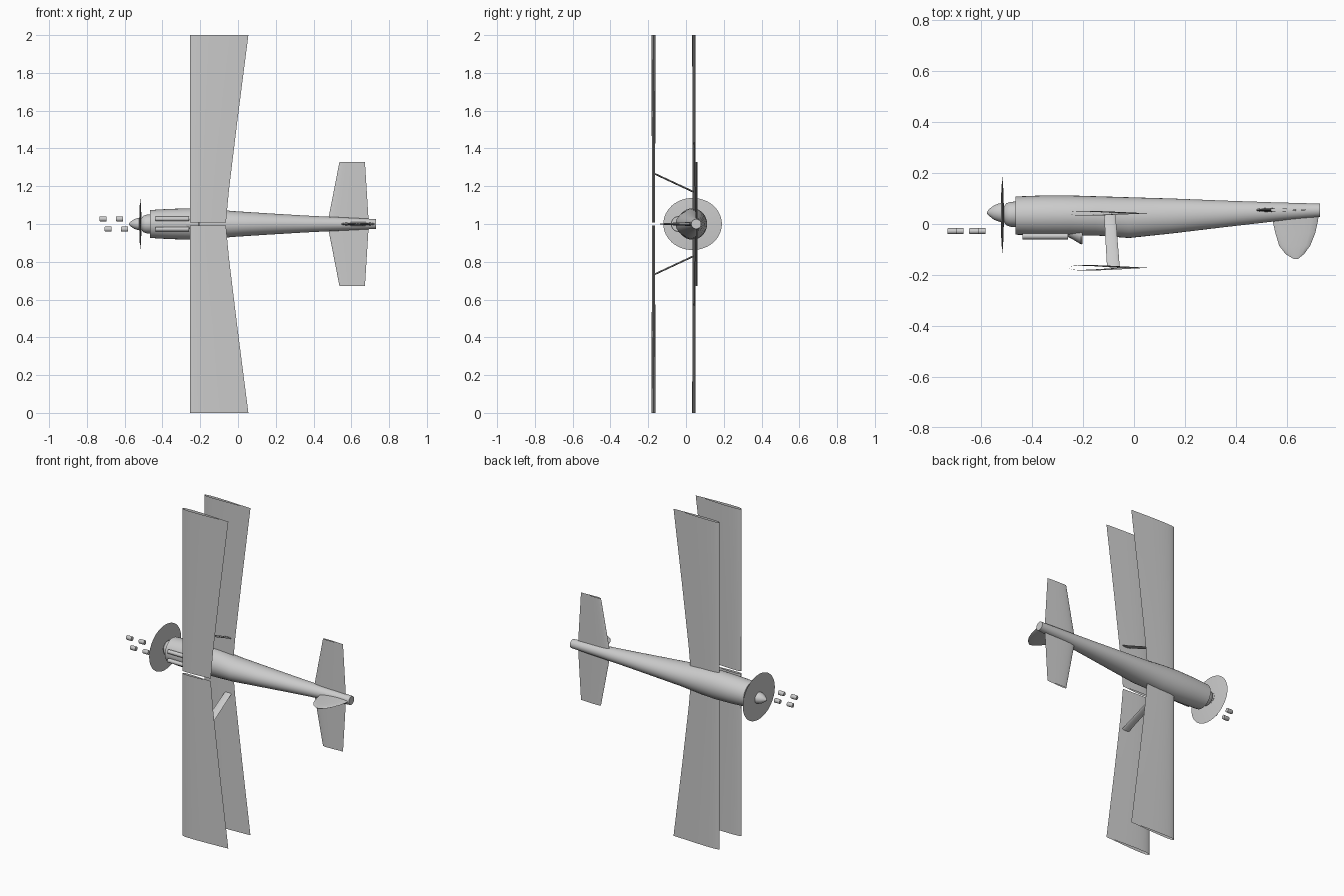
import bpy, bmesh, math
from mathutils import Vector

cube = bpy.data.objects.get("Cube")
if cube:
    bpy.data.objects.remove(cube, do_unlink=True)

grey = bpy.data.materials.new("plain_grey")
grey.use_nodes = True
COLOUR = (0.6, 0.6, 0.6, 1)
grey.diffuse_color = COLOUR
grey.node_tree.nodes["Principled BSDF"].inputs["Base Color"].default_value = COLOUR


def loft(name, rings, caps=True, angle=35):
    """Skin closed rings of points, optionally closing both ends."""
    bm = bmesh.new()
    rows = [[bm.verts.new(p) for p in ring] for ring in rings]
    for a, b in zip(rows, rows[1:]):
        for i in range(len(a)):
            j = (i + 1) % len(a)
            bm.faces.new((a[i], a[j], b[j], b[i]))
    if caps:
        bm.faces.new(rows[0])
        bm.faces.new(rows[-1])
    bmesh.ops.recalc_face_normals(bm, faces=bm.faces)
    mesh = bpy.data.meshes.new(name)
    bm.to_mesh(mesh)
    bm.free()
    mesh.materials.append(grey)
    ob = bpy.data.objects.new(name, mesh)
    bpy.context.collection.objects.link(ob)
    bpy.ops.object.select_all(action='DESELECT')
    ob.select_set(True)
    bpy.context.view_layer.objects.active = ob
    bpy.ops.object.shade_smooth_by_angle(angle=math.radians(angle))
    return ob


def oval(x, y0, y1, half, z=1.0, n=32):
    """Ring across the body, from y0 to y1 and half wide."""
    c, r = (y0 + y1) / 2, (y1 - y0) / 2
    return [(x, c + r * math.cos(t), z + half * math.sin(t))
            for t in (2 * math.pi * i / n for i in range(n))]


def foil(x0, x1, y, thick, z, n=12):
    """Aerofoil ring: blunt leading edge at x0, sharp trailing edge at x1."""
    def point(u, side):
        h = 2.6 * thick * (math.sqrt(u) - u) * (1 - 0.25 * u) * 0.85
        return (x0 + (x1 - x0) * u, y + side * h, z)
    us = [(i / n) ** 2 for i in range(n + 1)]
    return [point(u, 1) for u in us] + [point(u, -1) for u in us[-2:0:-1]]


# Fuselage: x, upper edge, lower edge, half width
loft("fuselage", [oval(*s) for s in (
    (-0.465, -0.042, 0.108, 0.074), (-0.36, -0.045, 0.112, 0.08),
    (-0.25, -0.045, 0.112, 0.083), (-0.15, -0.045, 0.109, 0.079),
    (-0.02, -0.055, 0.105, 0.068), (0.15, -0.037, 0.1, 0.057),
    (0.35, -0.013, 0.092, 0.045), (0.55, 0.01, 0.085, 0.035),
    (0.73, 0.028, 0.08, 0.026))])

# Nose, spinner and spinning propeller disc
loft("nose_hub", [oval(x, 0.038 - r, 0.038 + r, r) for x, r in (
    (-0.46, 0.05), (-0.485, 0.049), (-0.5, 0.044), (-0.512, 0.03))])
loft("spinner", [oval(x, 0.045 - r, 0.045 + r, r * 0.9) for x, r in (
    (-0.51, 0.038), (-0.53, 0.036), (-0.55, 0.028), (-0.567, 0.015), (-0.577, 0.004))])
loft("propeller_disc", [oval(-0.517 + dx, 0.035 - r, 0.035 + r, r * 0.89, n=48)
                        for dx, r in ((-0.006, 0.03), (-0.004, 0.1), (0, 0.155),
                                      (0.004, 0.1), (0.006, 0.03))])

# Windscreen with an upright back edge
loft("windscreen", [oval(x, y, 0.0, w, n=20) for x, y, w in (
    (-0.29, -0.04, 0.02), (-0.25, -0.055, 0.032), (-0.208, -0.08, 0.042),
    (-0.203, -0.078, 0.04))])

# Wings, tailplane halves and struts on both sides
for side, word in ((1, "left"), (-1, "right")):
    for level, y, t in (("upper", -0.172, 0.021), ("lower", 0.042, 0.018)):
        stations = ((0.008, -0.064, 0.75), (0.18, -0.048, 0.78),
                    (0.55, -0.003, 0.88), (1.0, 0.055, 1.0))
        loft(f"{level}_wing_{word}",
             [foil(-0.255, x1, y, t * k, 1 + side * d) for d, x1, k in stations],
             caps=False)
    loft(f"tailplane_{word}",
         [foil(0.475, 0.692, 0.055, 0.014, 1 + side * 0.01),
          foil(0.537, 0.672, 0.055, 0.01, 1 + side * 0.328)], caps=False)

    # Flat strut leaning out from the lower wing to the upper wing
    ends = ((-0.118, -0.073, 0.04, 0.17), (-0.106, -0.056, -0.168, 0.267))
    loft(f"wing_strut_{word}", [
        [((a + b) / 2 + (b - a) / 2 * math.cos(k * math.pi / 6), y,
          1 + side * d + 0.005 * math.sin(k * math.pi / 6)) for k in range(12)]
        for a, b, y, d in ends])

    # Gun tube along the cowl, with two loose rounds ahead of it
    z = 1 + side * 0.027
    loft(f"gun_{word}", [oval(x, -0.06, -0.036, 0.012, z, 16) for x in (-0.437, -0.26)])
    shift = 0 if side > 0 else 0.027
    for k, x in enumerate((-0.733, -0.647)):
        loft(f"round_{word}_{k + 1}",
             [oval(x + shift + d, -0.028 - r, -0.028 + r, r * 1.1, z, 16)
              for d, r in ((0, 0.010), (0.004, 0.012), (0.037, 0.012))])

# Rounded tail fin, thickest at its root: leading x, trailing x, y, half thickness
fin = ((0.535, 0.727, 0.045, 0.012), (0.545, 0.722, 0.01, 0.01),
       (0.555, 0.712, -0.035, 0.008), (0.57, 0.692, -0.085, 0.006),
       (0.595, 0.668, -0.118, 0.004), (0.628, 0.643, -0.138, 0.002))
loft("tail_fin", [[((a + b) / 2 - (b - a) / 2 * math.cos(k * math.pi / 8), y,
                    1 + t * math.sin(k * math.pi / 8)) for k in range(16)]
                  for a, b, y, t in fin])
